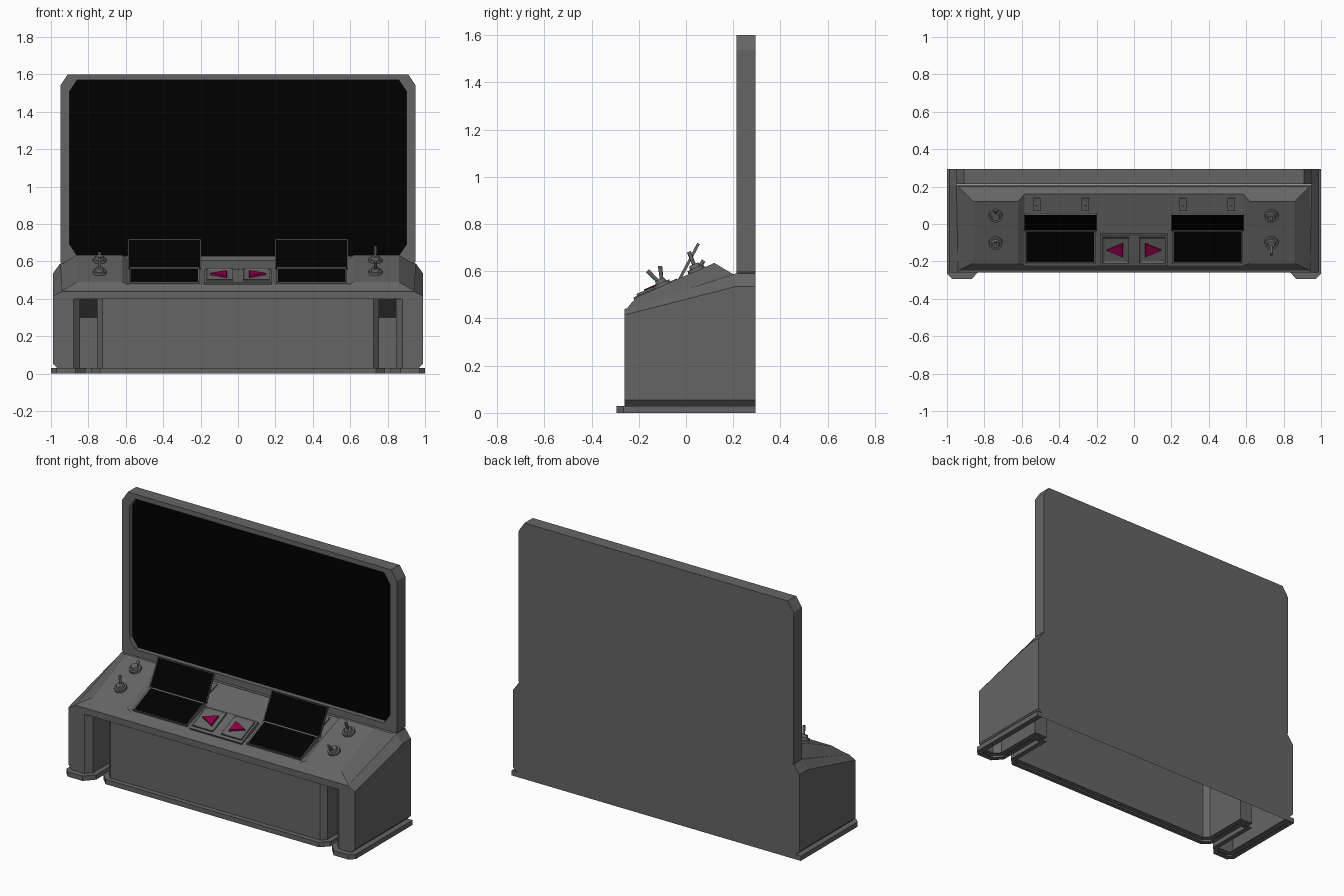
import bpy, bmesh, math
from mathutils import Matrix, Vector

if "Cube" in bpy.data.objects:
    bpy.data.objects.remove(bpy.data.objects["Cube"])


def material(name, rgb):
    m = bpy.data.materials.new(name)
    m.diffuse_color = (*rgb, 1)
    m.use_nodes = True
    m.node_tree.nodes["Principled BSDF"].inputs["Base Color"].default_value = m.diffuse_color
    return m


GREY = material("dark_grey", (0.13, 0.13, 0.13))
BLACK = material("black", (0.0, 0.0, 0.0))
RED = material("crimson", (0.25, 0.0, 0.06))
SLOPE = math.atan2(0.132, 0.382)   # sunken middle deck
RISE = math.atan(0.439)            # raised deck
BACK = .295


def deck(y):
    """Height of the sunken middle deck."""
    return 0.476 + (y + 0.222) * math.tan(SLOPE)


def plateau(y):
    """Height of the raised deck."""
    return .49 + (y + .21) * .439


def finish(name, bm, mats):
    bmesh.ops.recalc_face_normals(bm, faces=bm.faces[:])
    me = bpy.data.meshes.new(name)
    bm.to_mesh(me)
    bm.free()
    for m in mats:
        me.materials.append(m)
    ob = bpy.data.objects.new(name, me)
    bpy.context.collection.objects.link(ob)
    return ob


def shell(name, polys, mats=(GREY,), mirror=True, black=()):
    """Faces given as corner points, welded, mirrored over x, coplanar faces merged."""
    bm, seen = bmesh.new(), {}

    def vert(p):
        k = tuple(round(c, 4) + 0.0 for c in p)
        if k not in seen:
            seen[k] = bm.verts.new(k)
        return seen[k]
    for i, poly in enumerate(polys):
        for s in ((1, -1) if mirror else (1,)):
            vs = list(dict.fromkeys(vert((s * x, y, z)) for x, y, z in poly))
            if len(vs) > 2 and not bm.faces.get(vs):
                bm.faces.new(vs).material_index = 1 if i in black else 0
    bmesh.ops.dissolve_limit(bm, angle_limit=0.002, verts=bm.verts[:], edges=bm.edges[:],
                             delimit={'MATERIAL'})
    return finish(name, bm, mats)


def panel(name, loc, size, tilt, rim=0, depth=0, inner=GREY):
    """Tilted slab whose top is optionally inset and sunk."""
    bm = bmesh.new()
    bmesh.ops.create_cube(bm, size=1)
    bmesh.ops.scale(bm, vec=size, verts=bm.verts)
    if rim:
        top = max(bm.faces, key=lambda f: f.calc_center_median().z)
        bmesh.ops.inset_region(bm, faces=[top], thickness=rim)
        top.material_index = 1
        bmesh.ops.translate(bm, vec=(0, 0, -depth), verts=top.verts)
    bm.transform(Matrix.Translation(loc) @ Matrix.Rotation(tilt, 4, 'X'))
    return finish(name, bm, (GREY, inner))


# Footprint of the cabinet and foot plate (right half); only the outer side is undercut
body = [(0, -.225), (.725, -.225), (.755, -.195), (.755, .09), (.845, .09),
        (.845, -.225), (.88, -.26), (.99, -.26), (.99, -.26), (.99, BACK)]
under = [(min(x, .965), y) for x, y in body]
plate = [(0, -.255), (.737, -.255), (.785, -.207), (.785, .06), (.815, .06),
         (.815, -.237), (.868, -BACK), (.97, -BACK), (1.0, -.265), (1.0, BACK)]


def ring(pts, z):
    return [(x, y, z) for x, y in pts]


top = [(x, y, .3 if y == .09 else .4) for x, y in body]
rings = [ring(under, 0), ring(plate, 0), ring(plate, .03), ring(under, .03), ring(body, .055), top]
polys = [(a[i], a[i + 1], b[i + 1], b[i]) for a, b in zip(rings, rings[1:]) for i in range(len(a) - 1)]
# Console head above the footprint, open underneath
polys += [
    [(0, -.26, .4), (.88, -.26, .4), (.99, -.26, .4), (.99, -.26, .415), (.94, -.26, .44), (0, -.26, .44)],
    [(.99, -.26, .4), (.99, BACK, .4), (.99, BACK, .535), (.99, .21, .535), (.99, -.26, .415)],
    [(.99, -.26, .415), (.99, .21, .535), (.95, .21, .59), (.94, -.26, .44)],
    [(.99, .21, .535), (.99, BACK, .535), (.95, BACK, .59), (.95, .21, .59)],
    [(0, -.26, .44), (.94, -.26, .44), (.95, .21, .59), (0, .21, .59)],
    [(0, BACK, 0), (1, BACK, 0), (1, BACK, .03), (.965, BACK, .03), (.99, BACK, .055), (.99, BACK, .4),
     (.99, BACK, .535), (.95, BACK, .59), (0, BACK, .59)],
    [(0, -.26, .4)] + [top[i] for i in (6, 5, 2, 1, 0)],
    [top[i] for i in (2, 5, 4, 3)],
]
shell("cabinet_body", polys)

# Raised control deck with a sunken middle
f0, f1, f2 = (-.25, .443), (-.222, .476), (-.21, .49)
b0, b1, b2 = (.2, .587), (.16, .608), (.12, .635)
shell("control_deck", [
    [(0, *f0), (.585, *f0), (.585, *f1), (0, *f1)],
    [(0, *f1), (.585, *f1), (.585, *b1), (0, *b1)],
    [(0, *b1), (.585, *b1), (.585, *b0), (0, *b0)],
    [(.585, *f0), (.94, *f0), (.86, *f2), (.62, *f2), (.585, *f1)],
    [(.62, *f2), (.86, *f2), (.86, *b2), (.62, *b2)],
    [(.585, *b1), (.62, *b2), (.86, *b2), (.94, *b0), (.585, *b0)],
    [(.86, *f2), (.94, *f0), (.94, *b0), (.86, *b2)],
    [(.585, *f1), (.62, *f2), (.62, *b2), (.585, *b1)],
])

# Tall display: chamfered frame with a sunken black screen
outer = [(.94, .585), (.95, .6), (.95, 1.54), (.91, 1.6)]
inner = [(.86, .63), (.9, .69), (.9, 1.51), (.86, 1.57)]


def loop(half, y):
    return [(x, y, z) for x, z in half] + [(-x, y, z) for x, z in reversed(half)]


loops = [loop(outer, BACK), loop(outer, .213), loop(inner, .213), loop(inner, .243)]
polys = [(a[i], a[(i + 1) % 8], b[(i + 1) % 8], b[i]) for a, b in zip(loops, loops[1:]) for i in range(8)]
polys += [loops[0], loops[-1]]
shell("display_frame", polys, (GREY, BLACK), False, {len(polys) - 1})

# Two fold-up consoles, button frames, arrow buttons and deck clips
BY = -.137
panel("button_tray", (0, BY, deck(BY) + .01), (.36, .18, .02), RISE)
for s, side in ((-1, "left"), (1, "right")):
    panel(f"{side}_touch_pad", (s * .393, -.119, plateau(-.127) - .011), (.375, .19, .034), RISE, .01, .004, BLACK)
    panel(f"{side}_flip_screen", (s * .393, .011, .638), (.39, .18, .012), math.radians(62), .006, .002, BLACK)
    panel(f"{side}_button_frame", (s * .098, BY, deck(BY) + .018), (.14, .15, .022), RISE, .014, .006)
    bm = bmesh.new()
    tri = [(s * .05, 0), (-s * .042, .042), (-s * .042, -.042)]
    face = bm.faces.new([bm.verts.new((x, y, 0)) for x, y in tri])
    ext = bmesh.ops.extrude_face_region(bm, geom=[face])["geom"]
    tops = [v for v in ext if isinstance(v, bmesh.types.BMVert)]
    bmesh.ops.translate(bm, vec=(0, 0, .014), verts=tops)
    for v in tops:
        v.co.x *= .92
        v.co.y *= .92
    bm.transform(Matrix.Translation((s * .1, BY, deck(BY) + .02)) @ Matrix.Rotation(RISE, 4, 'X'))
    finish(f"{side}_arrow_button", bm, (RED,))
    for x in (.26, .52):
        panel(f"{side}_deck_clip", (s * x, .105, deck(.105) + .003), (.04, .07, .012), SLOPE)
        panel(f"{side}_clip_slot", (s * x, .09, deck(.09) + .006), (.014, .02, .012), SLOPE)


# Toggle switches: collar, round boss and tapered lever
def toggle(name, x, y, tip):
    base = Vector((x, y, plateau(y)))
    tilt = Matrix.Rotation(RISE, 4, 'X')
    lever = Vector((x, *tip)) - base
    bm = bmesh.new()

    def cone(r1, r2, depth, mat, seg):
        bmesh.ops.create_cone(bm, cap_ends=True, segments=seg, radius1=r1, radius2=r2, depth=depth,
                              matrix=mat @ Matrix.Translation((0, 0, depth / 2)))
    frame = Matrix.Translation(base) @ tilt
    cone(.038, .036, .014, frame, 12)
    cone(.03, .02, .03, frame, 12)
    aim = lever.to_track_quat('Z', 'Y').to_matrix().to_4x4()
    cone(.007, .009, lever.length, Matrix.Translation(base) @ aim, 8)
    ob = finish(name, bm, (GREY,))
    bpy.context.view_layer.objects.active = ob
    ob.select_set(True)
    bpy.ops.object.shade_smooth_by_angle(angle=math.radians(50))
    ob.select_set(False)


toggle("right_rear_toggle", .735, .045, (.012, .682))
toggle("right_front_toggle", .735, -.1, (-.163, .602))
toggle("left_rear_toggle", -.74, .045, (.075, .645))
toggle("left_front_toggle", -.74, -.1, (-.11, .622))
